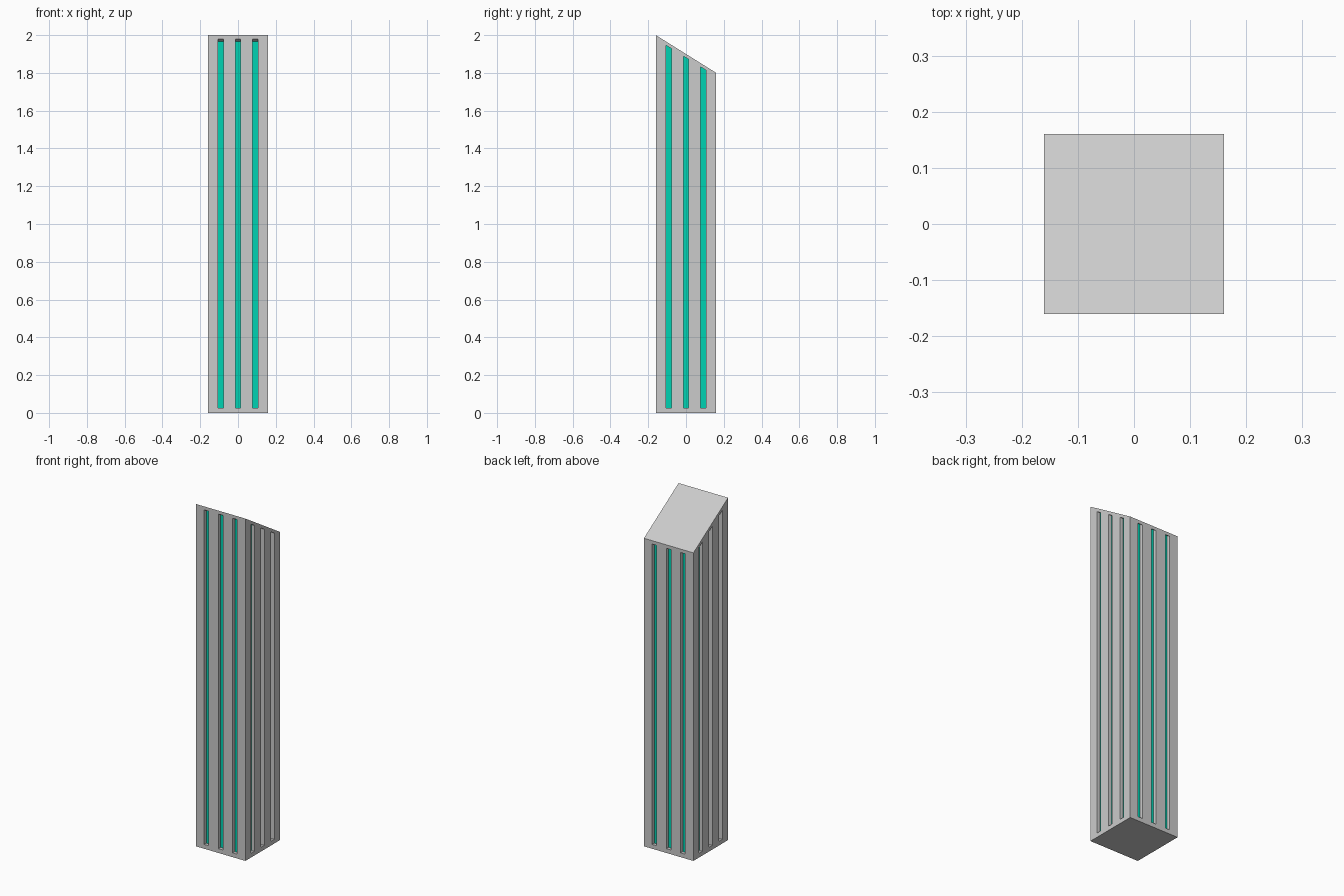
import bpy, bmesh

if "Cube" in bpy.data.objects:
    bpy.data.objects.remove(bpy.data.objects["Cube"])

HALF = 0.16       # half width of the pillar
DEPTH = 0.02      # slot depth down to the core
SLOT = 0.0145     # half width of a slot


def roof(y):
    return 1.9 - 0.625 * y


def prism(bm, x0, x1, y0, y1, z0, drop):
    """Upright box whose top follows the sloped roof, lowered by drop."""
    pts = [(x0, y0), (x1, y0), (x1, y1), (x0, y1)]
    lo = [bm.verts.new((x, y, z0)) for x, y in pts]
    hi = [bm.verts.new((x, y, roof(y) - drop)) for x, y in pts]
    bm.faces.new(lo[::-1])
    bm.faces.new(hi)
    for i in range(4):
        j = (i + 1) % 4
        bm.faces.new((lo[i], lo[j], hi[j], hi[i]))


def finish(bm, name):
    mesh = bpy.data.meshes.new(name)
    bm.to_mesh(mesh)
    bm.free()
    ob = bpy.data.objects.new(name, mesh)
    bpy.context.collection.objects.link(ob)
    return ob


# Outer pillar with sloped top
bm = bmesh.new()
prism(bm, -HALF, HALF, -HALF, HALF, 0, 0)
pillar = finish(bm, "pillar_shell")

# Slot cutters: three on each of the four sides
bm = bmesh.new()
for c in (-0.092, 0, 0.092):
    a, b = c - SLOT, c + SLOT
    for s in (-1, 1):
        n, f = sorted((s * (HALF - DEPTH - 0.01), s * (HALF + 0.02)))
        prism(bm, a, b, n, f, 0.025, 0.02)
        prism(bm, n, f, a, b, 0.025, 0.02)
cutter = finish(bm, "slot_cutter")
cutter.hide_render = True
cutter.hide_set(True)

cut = pillar.modifiers.new("slots", "BOOLEAN")
cut.operation = "DIFFERENCE"
cut.solver = "EXACT"
cut.object = cutter

# Teal core seen through the slots
bm = bmesh.new()
r = HALF - DEPTH
prism(bm, -r, r, -r, r, 0.015, 0.01)
core = finish(bm, "teal_core")
mat = bpy.data.materials.new("teal")
mat.diffuse_color = (0.0, 0.65, 0.45, 1)
mat.use_nodes = True
mat.node_tree.nodes["Principled BSDF"].inputs["Base Color"].default_value = mat.diffuse_color
core.data.materials.append(mat)
